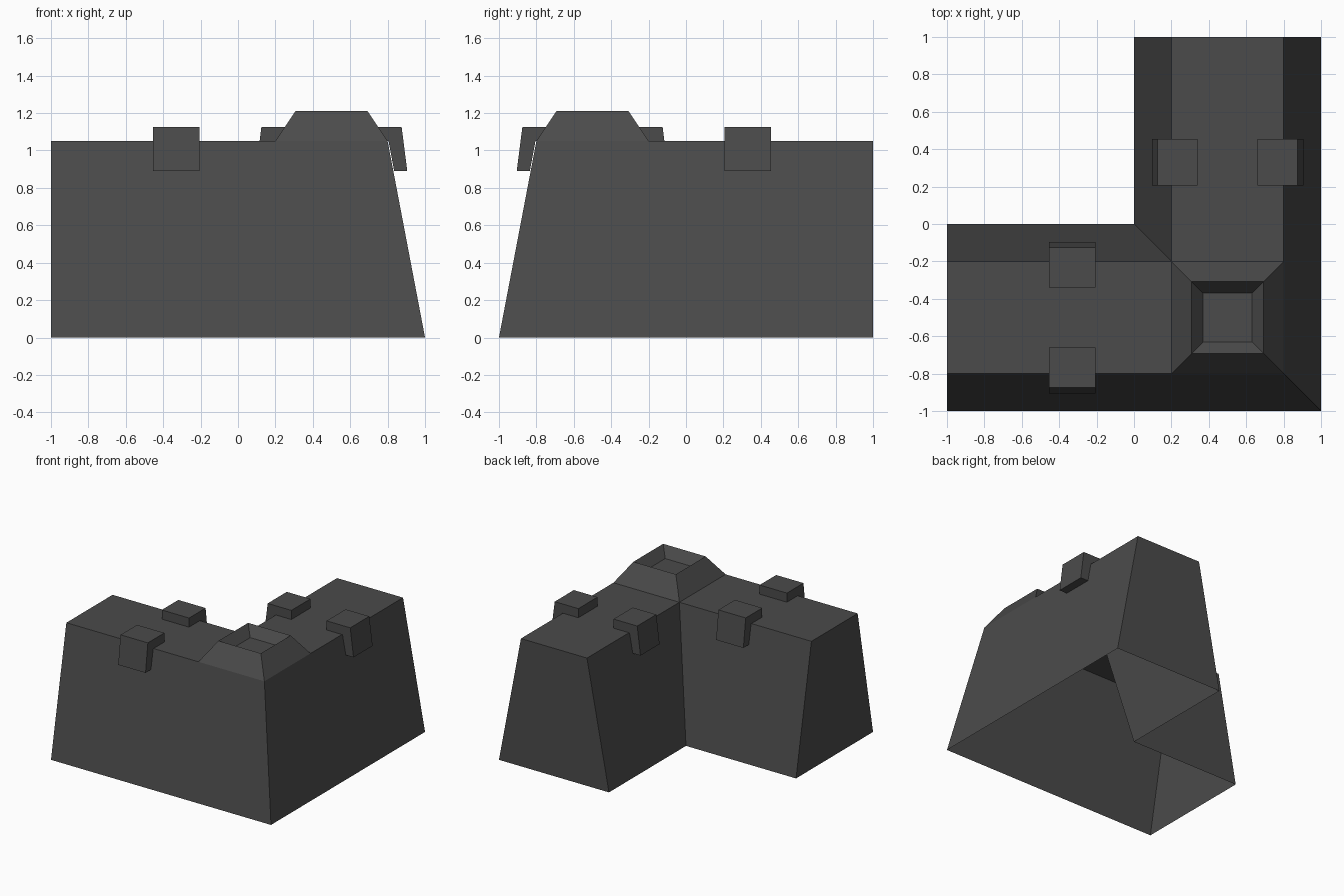
import bpy, bmesh

if "Cube" in bpy.data.objects:
    bpy.data.objects.remove(bpy.data.objects["Cube"])

stone = bpy.data.materials.new("dark grey stone")
stone.diffuse_color = (0.07, 0.07, 0.07, 1)
stone.use_nodes = True
stone.node_tree.nodes["Principled BSDF"].inputs["Base Color"].default_value = stone.diffuse_color

ROOF = 1.05      # wall-walk height
RIM = 1.21       # corner turret height


def make(name, faces):
    """Object from a list of polygons, welded where they meet."""
    bm = bmesh.new()
    for f in faces:
        bm.faces.new([bm.verts.new(p) for p in f])
    bmesh.ops.remove_doubles(bm, verts=bm.verts, dist=0.0005)
    bmesh.ops.recalc_face_normals(bm, faces=bm.faces)
    me = bpy.data.meshes.new(name)
    bm.to_mesh(me)
    bm.free()
    me.materials.append(stone)
    ob = bpy.data.objects.new(name, me)
    bpy.context.collection.objects.link(ob)
    return ob


def swap(faces):
    """Reflect across the diagonal, turning the left arm into the back arm."""
    return [[(-y, -x, z) for x, y, z in reversed(f)] for f in faces]


def square(half, z):
    return [(0.5 + sx * half, -0.5 + sy * half, z)
            for sx, sy in ((-1, -1), (1, -1), (1, 1), (-1, 1))]


def band(low, high):
    return [[low[i], low[(i + 1) % 4], high[(i + 1) % 4], high[i]] for i in range(4)]


# Left arm: sloped outer and inner walls, end wall and roof, open underneath
arm = [
    [(-1, -1, 0), (1, -1, 0), (0.8, -0.8, ROOF), (0.2, -0.8, ROOF), (-1, -0.8, ROOF)],
    [(0, 0, 0), (-1, 0, 0), (-1, -0.2, ROOF), (0.2, -0.2, ROOF)],
    [(-1, 0, 0), (-1, -1, 0), (-1, -0.8, ROOF), (-1, -0.2, ROOF)],
    [(-1, -0.8, ROOF), (0.2, -0.8, ROOF), (0.2, -0.2, ROOF), (-1, -0.2, ROOF)],
]

# Corner turret: tapered sides and a sunken top
base, rim, floor = square(0.3, ROOF), square(0.193, RIM), square(0.13, 1.13)
turret = band(base, rim) + band(rim, floor) + [floor]

make("corner_wall", arm + swap(arm) + turret)

# Battlement blocks: a hooked profile hanging over the wall edge (offset, height)
hook = [(0.16, ROOF), (0.16, 1.125), (0.375, 1.125), (0.405, 0.89),
        (0.335, 0.89), (0.305, ROOF)]
X0, X1 = -0.455, -0.207
for side, label in ((-1, "outer"), (1, "inner")):
    a = [(X0, -0.5 + side * o, z) for o, z in hook]
    b = [(X1, y, z) for _, y, z in a]
    n = len(hook)
    block = [a, b[::-1]] + [[a[i], b[i], b[(i + 1) % n], a[(i + 1) % n]] for i in range(n)]
    make("left_battlement_" + label, block)
    make("back_battlement_" + label, swap(block))
